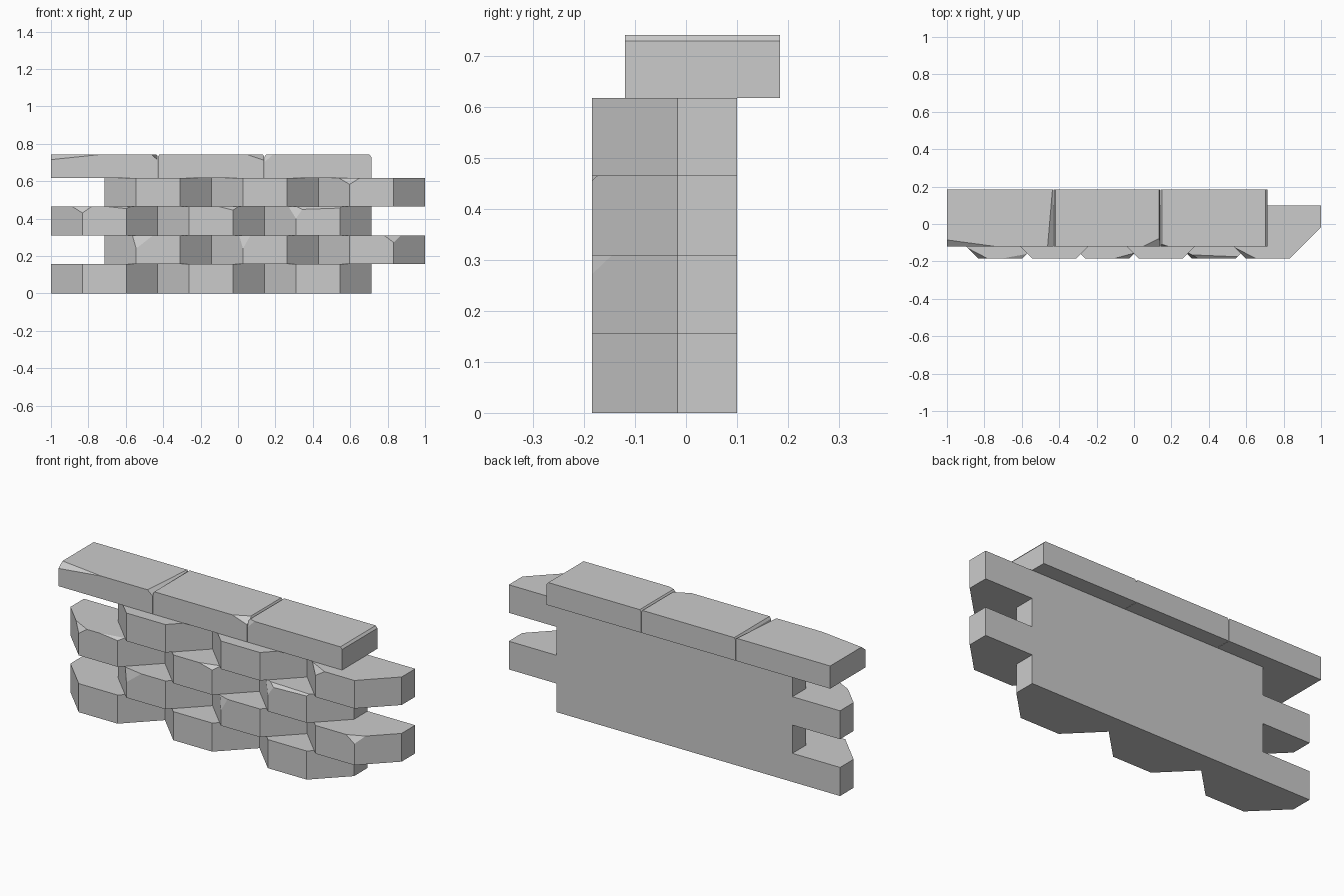
import bpy, bmesh
from mathutils import Vector

if "Cube" in bpy.data.objects:
    bpy.data.objects.remove(bpy.data.objects["Cube"])

W = 1.7125 / 3          # stone width
C = 0.168               # plan chamfer of each stone
YF, YB = -0.185, 0.10   # front and back of the stones
ROWS = [0, 0.156, 0.31, 0.465, 0.618]


def prism(name, outline, z0, z1, chips=()):
    """Extrude a plan outline, then slice off each chip (plane through 3 points)."""
    bm = bmesh.new()
    face = bm.faces.new([bm.verts.new((x, y, z0)) for x, y in outline])
    ext = bmesh.ops.extrude_face_region(bm, geom=[face])
    verts = [g for g in ext["geom"] if isinstance(g, bmesh.types.BMVert)]
    bmesh.ops.translate(bm, vec=(0, 0, z1 - z0), verts=verts)
    centre = sum((v.co for v in bm.verts), Vector()) / len(bm.verts)
    for chip in chips:
        a, b, c = (Vector(p) for p in chip)
        n = (b - a).cross(c - a).normalized()
        if n.dot(a - centre) < 0:
            n = -n
        bmesh.ops.bisect_plane(bm, geom=bm.verts[:] + bm.edges[:] + bm.faces[:],
                               dist=1e-5, plane_co=a, plane_no=n, clear_outer=True)
        bmesh.ops.holes_fill(bm, edges=[e for e in bm.edges if e.is_boundary], sides=0)
    bmesh.ops.recalc_face_normals(bm, faces=bm.faces[:])
    mesh = bpy.data.meshes.new(name)
    bm.to_mesh(mesh)
    bm.free()
    obj = bpy.data.objects.new(name, mesh)
    bpy.context.collection.objects.link(obj)


def corner_chip(x0, side, left, drop, right, top):
    """Chip on a front corner: reach to the left, down and to the right in front view."""
    x = x0 + C if side == "L" else x0 + W - C
    ly = YF + left if side == "L" else YF
    ry = YF if side == "L" else YF + right
    return ((x - left, ly, top), (x, YF, top - drop), (x + right, ry, top))


# Chips by (row, stone): side, left reach, drop, right reach
CHIPS = {
    (1, 0): [("L", 0.02, 0.07, 0.09)],
    (1, 1): [("L", 0.02, 0.07, 0.04)],
    (1, 2): [("R", 0.05, 0.038, 0.04)],
    (2, 0): [("L", 0.055, 0.035, 0.05), ("R", 0.11, 0.012, 0.025)],
    (2, 1): [("R", 0.08, 0.02, 0.03)],
    (2, 2): [("L", 0.04, 0.065, 0.045)],
    (3, 2): [("L", 0.06, 0.035, 0.055)],
}

# Wall courses of staggered chamfered stones
for r in range(4):
    z0, z1 = ROWS[r], ROWS[r + 1]
    start = -1 if r % 2 == 0 else 1 - 3 * W
    for i in range(3):
        x0 = start + i * W
        x1 = x0 + W
        plan = [(x0, YB), (x0, YF + C), (x0 + C, YF),
                (x1 - C, YF), (x1, YF + C), (x1, YB)]
        chips = [corner_chip(x0, *c, z1) for c in CHIPS.get((r, i), [])]
        if (r, i) == (2, 2):   # worn front edge
            chips.append(((0.31, YF, 0.448), (0.54, YF, 0.456), (0.31, YF + 0.02, z1)))
        prism(f"wall_stone_{r}_{i}", plan, z0, z1, chips)

# Coping slabs on top
F, B, Z0, Z1 = -0.12, 0.185, 0.618, 0.742
caps = [
    (-1, -0.431, [((-1, F, 0.715), (-0.74, F, Z1), (-1, -0.085, Z1)),
                  ((-0.462, F, Z1), (-0.431, F, 0.715), (-0.436, B, Z1))]),
    (-0.429, 0.139, [((-0.429, F, 0.73), (-0.421, F, Z1), (-0.421, B, Z1)),
                     ((0.05, F, Z1), (0.139, F, 0.712), (0.139, -0.075, Z1)),
                     ((0.139, F, 0.732), (0.133, F, Z1), (0.133, B, Z1))]),
    (0.141, 0.7125, [((0.141, F, 0.73), (0.15, F, Z1), (0.15, B, Z1)),
                     ((0.185, F, Z1), (0.141, F, 0.70), (0.141, -0.105, Z1)),
                     ((0.7125, F, 0.73), (0.702, F, Z1), (0.702, B, Z1))]),
]
for i, (x0, x1, chips) in enumerate(caps):
    prism(f"coping_slab_{i}", [(x0, B), (x0, F), (x1, F), (x1, B)], Z0, Z1, chips)
